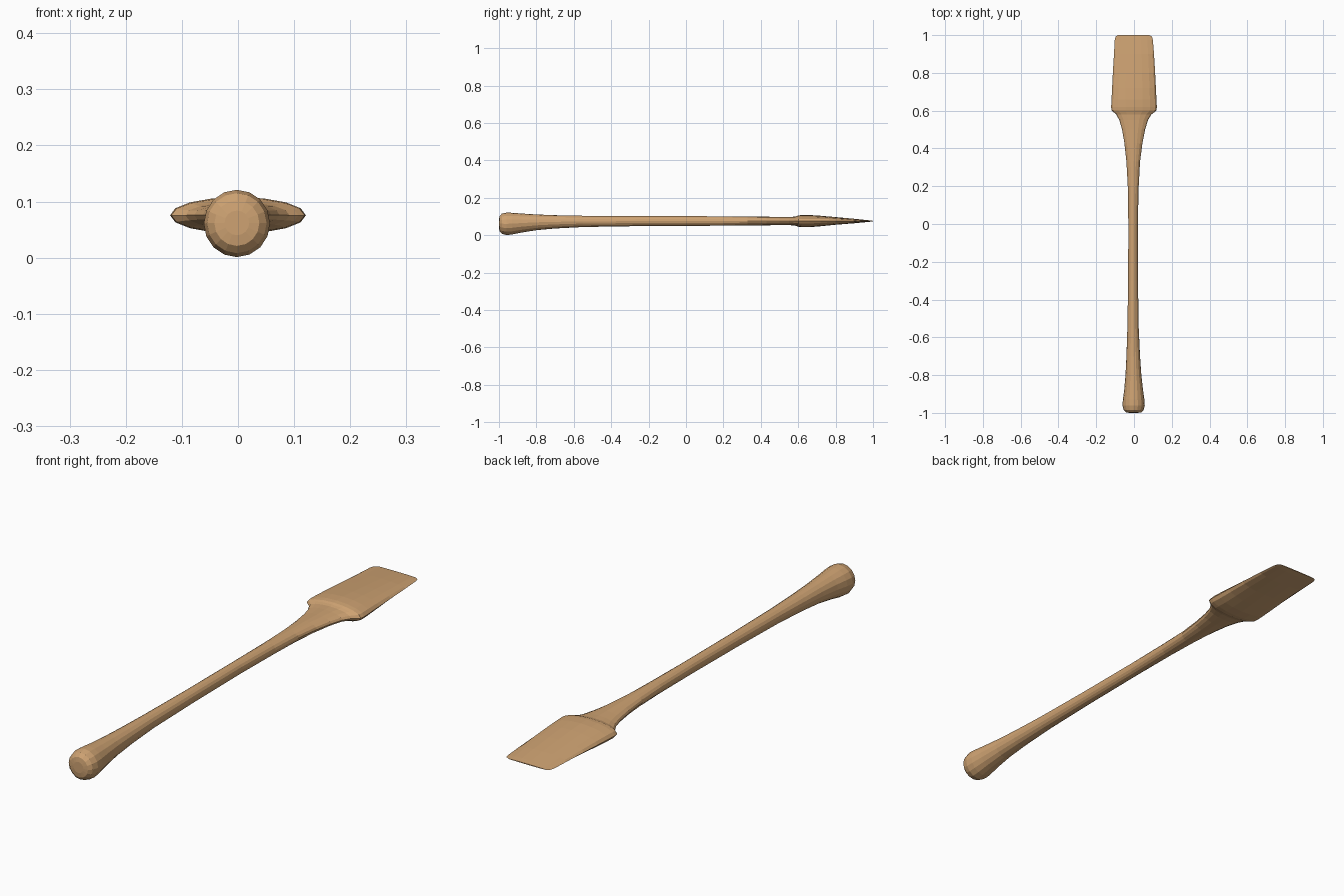
import bpy, bmesh, math

wood = bpy.data.materials.new("tan wood")
wood.diffuse_color = (0.62, 0.365, 0.17, 1)

SIDES = 16

# stations along the length: y, centre x, half width, bottom z, top z
stations = [
    (-1.000, -0.002, 0.022, 0.040, 0.084),
    (-0.997, -0.002, 0.040, 0.021, 0.102),
    (-0.985, -0.002, 0.053, 0.008, 0.115),
    (-0.960, -0.002, 0.059, 0.001, 0.121),
    (-0.930, -0.002, 0.057, 0.004, 0.120),
    (-0.880, -0.002, 0.050, 0.014, 0.116),
    (-0.800, -0.003, 0.042, 0.027, 0.111),
    (-0.700, -0.004, 0.036, 0.036, 0.107),
    (-0.550, -0.005, 0.030, 0.044, 0.104),
    (-0.300, -0.005, 0.026, 0.048, 0.102),
    (0.000, -0.005, 0.025, 0.050, 0.102),
    (0.200, -0.004, 0.029, 0.051, 0.101),
    (0.330, -0.004, 0.036, 0.052, 0.100),
    (0.430, -0.003, 0.048, 0.053, 0.099),
    (0.500, -0.002, 0.061, 0.054, 0.098),
    (0.550, -0.002, 0.076, 0.054, 0.098),
    (0.580, -0.001, 0.093, 0.052, 0.099),
    (0.592, 0.000, 0.108, 0.049, 0.102),
    (0.602, 0.000, 0.119, 0.045, 0.106),
    (0.620, 0.000, 0.121, 0.043, 0.108),
    (0.660, 0.000, 0.119, 0.043, 0.108),
    (0.720, 0.000, 0.116, 0.048, 0.104),
    (0.800, 0.000, 0.112, 0.056, 0.097),
    (0.900, 0.000, 0.106, 0.064, 0.088),
    (0.975, -0.001, 0.101, 0.071, 0.080),
    (0.992, -0.001, 0.096, 0.073, 0.078),
    (1.000, -0.002, 0.083, 0.074, 0.077),
]

# shaft, grip knob and wedge blade as one lofted body
bm = bmesh.new()
rings = []
for y, cx, w, lo, hi in stations:
    ring = []
    for i in range(SIDES):
        a = 2 * math.pi * i / SIDES
        ring.append(bm.verts.new((cx + w * math.cos(a), y,
                                  (lo + hi) / 2 + (hi - lo) / 2 * math.sin(a))))
    rings.append(ring)
for r0, r1 in zip(rings, rings[1:]):
    for i in range(SIDES):
        j = (i + 1) % SIDES
        bm.faces.new((r0[i], r0[j], r1[j], r1[i]))
bm.faces.new(rings[0])
bm.faces.new(rings[-1])
bmesh.ops.recalc_face_normals(bm, faces=bm.faces)

mesh = bpy.data.meshes.new("flared_paddle")
bm.to_mesh(mesh)
bm.free()
mesh.materials.append(wood)
obj = bpy.data.objects.new("flared_paddle", mesh)
bpy.context.collection.objects.link(obj)
